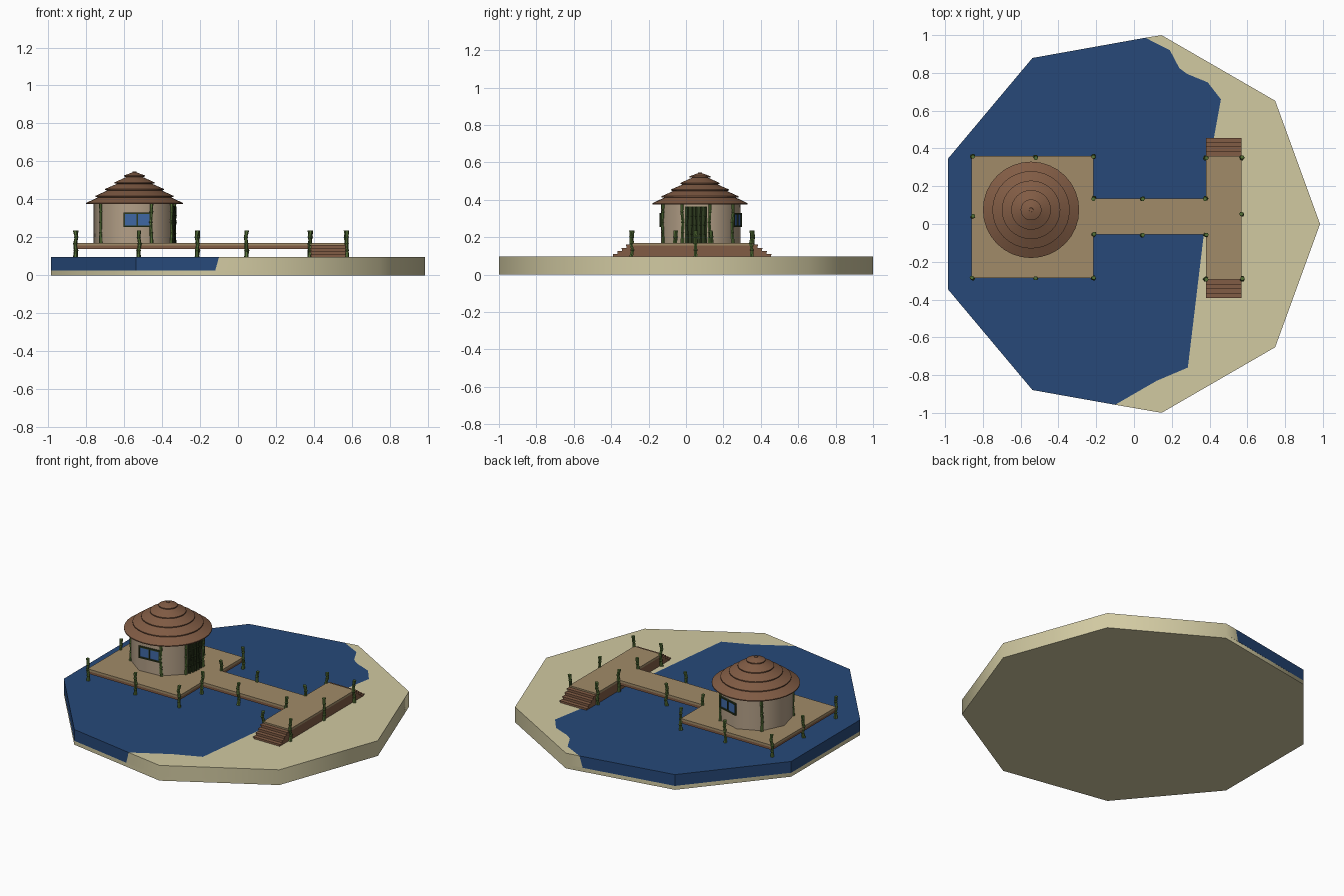
import bpy, bmesh, math, random
from mathutils import Matrix, Vector

if "Cube" in bpy.data.objects:
    bpy.data.objects.remove(bpy.data.objects["Cube"])
random.seed(4)

def mat(name, rgb):
    m = bpy.data.materials.new(name)
    m.diffuse_color = [(c / 255) ** 2.2 for c in rgb] + [1]
    m.use_nodes = True
    m.node_tree.nodes["Principled BSDF"].inputs["Base Color"].default_value = m.diffuse_color
    return m

SAND = mat("sand", (208, 200, 160)); WATER = mat("water", (43, 74, 120))
PLANK = mat("plank", (160, 138, 104)); WOOD = mat("dark_wood", (128, 92, 70))
WALL = mat("wall", (178, 158, 134)); BAMBOO = mat("bamboo", (86, 112, 58))
DOOR = mat("door_green", (50, 62, 36)); GLASS = mat("glass", (66, 104, 164))

def finish(bm, name, m, smooth=None):
    bmesh.ops.recalc_face_normals(bm, faces=bm.faces)
    me = bpy.data.meshes.new(name)
    bm.to_mesh(me); bm.free()
    me.materials.append(m)
    ob = bpy.data.objects.new(name, me)
    bpy.context.collection.objects.link(ob)
    if smooth:
        bpy.ops.object.select_all(action='DESELECT')
        ob.select_set(True)
        bpy.context.view_layer.objects.active = ob
        bpy.ops.object.shade_smooth_by_angle(angle=math.radians(smooth))
    return ob

def loft(bm, rings):
    """Skin a stack of equal-length point rings and cap both ends."""
    vs = [[bm.verts.new(p) for p in r] for r in rings]
    n = len(vs[0])
    for a, b in zip(vs, vs[1:]):
        for i in range(n):
            bm.faces.new((a[i], a[(i + 1) % n], b[(i + 1) % n], b[i]))
    bm.faces.new(vs[0][::-1]); bm.faces.new(vs[-1])

def ring(x, y, z, r, n, a0=0):
    return [(x + r * math.cos(a0 + math.tau * i / n), y + r * math.sin(a0 + math.tau * i / n), z) for i in range(n)]

def add_box(bm, x0, x1, y0, y1, z0, z1, M=Matrix()):
    S = Matrix.Diagonal((x1 - x0, y1 - y0, z1 - z0, 1))
    T = Matrix.Translation(((x0 + x1) / 2, (y0 + y1) / 2, (z0 + z1) / 2))
    bmesh.ops.create_cube(bm, size=1, matrix=M @ T @ S)

def boxes(name, m, dims, M=Matrix()):
    bm = bmesh.new()
    for d in dims:
        add_box(bm, *d, M)
    return finish(bm, name, m)

def pole(bm, x, y, z0, z1, r=0.010, wob=0.004):
    """Slightly crooked six-sided bamboo pole with knuckles."""
    rings, n = [], 4
    for i in range(n + 1):
        z = z0 + (z1 - z0) * i / n
        dx, dy = random.uniform(-wob, wob), random.uniform(-wob, wob)
        if 0 < i < n:
            rings.append(ring(x + dx, y + dy, z - 0.005, r * 0.9, 6))
        rings.append(ring(x + dx, y + dy, z, r * 1.15, 6))
        if 0 < i < n:
            rings.append(ring(x + dx, y + dy, z + 0.005, r * 0.9, 6))
    loft(bm, rings)

# Island: nine-sided sand bed, raised shore and flush water
TOP, BED = 0.097, 0.025
rim = [(p[0], p[1]) for p in ring(-0.03, 0, 0, 1.015, 9)]
shore = [(-0.10, -0.957), (0.12, -0.83), (0.285, -0.76), (0.37, -0.05), (0.42, 0.44), (0.46, 0.66),
         (0.39, 0.75), (0.28, 0.795), (0.24, 0.825), (0.19, 0.92), (0.06, 0.986)]

def slab(name, m, outer, z0, z1, coast=(), smooth=None):
    bm = bmesh.new()
    low = [(x - 0.02, y + (0.004 if y > 0.9 else 0), z0) for x, y in coast]
    if coast:
        low[0] = (-0.12, -0.953, z0); low[-1] = (0.04, 0.982, z0)
    loft(bm, [low + [(x, y, z0) for x, y in outer],
              [(x, y, z1) for x, y in coast] + [(x, y, z1) for x, y in outer]])
    return finish(bm, name, m, smooth)

slab("sand_bed", SAND, rim, 0, BED, smooth=45)
slab("sand_shore", SAND, [rim[i] for i in (2, 1, 0, 8, 7)], BED, TOP, shore, 45)
slab("water", WATER, [rim[i] for i in (3, 4, 5, 6)], BED, TOP, shore)

# Decks: pale planking over darker beams
DZ = 0.17
decks = {"hut_deck": (-0.86, -0.215, -0.285, 0.36), "walkway": (-0.215, 0.38, -0.055, 0.135),
         "pier": (0.38, 0.57, -0.295, 0.36)}
for n, (x0, x1, y0, y1) in decks.items():
    boxes(n, PLANK, [(x0, x1, y0, y1, DZ - 0.014, DZ)])
    e = 0.004
    z0 = TOP if n == "pier" else 0.138
    boxes(n + "_beams", WOOD, [(x0 + e, x1 - e, y0 + e, y1 - e, z0, DZ - 0.014)])

# Stairs at both pier ends
for name, y, s in (("stairs_back", 0.36, 1), ("stairs_front", -0.295, -1)):
    steps = []
    for i in range(4):
        a, b = sorted((y - s * 0.005, y + s * (0.0 + 0.0235 * (i + 1))))
        zt = DZ - 0.010 - 0.0165 * i
        steps.append((0.384, 0.566, a, b, TOP, zt - 0.006))
        a, b = sorted((y + s * 0.0235 * i, y + s * (0.0235 * (i + 1) + 0.002)))
        steps.append((0.38, 0.57, a, b, zt - 0.006, zt))
    boxes(name, WOOD, steps)

# Railing posts
posts = [(-0.855, 0.358), (-0.522, 0.352), (-0.215, 0.358), (-0.855, 0.04), (-0.855, -0.285), (-0.522, -0.285),
         (-0.215, -0.285)]
posts += [(x, y) for x in (-0.213, 0.045, 0.38) for y in (-0.057, 0.135)]
posts += [(0.38, 0.35), (0.57, 0.35), (0.57, 0.05), (0.57, -0.29), (0.38, -0.29)]
bm = bmesh.new()
for x, y in posts:
    pole(bm, x, y, TOP, 0.236)
finish(bm, "railing_posts", BAMBOO)

# Hut: nine-sided wall
CX, CY, R = -0.545, 0.075, 0.216
bm = bmesh.new()
a0 = math.radians(-26)
loft(bm, [ring(CX, CY, z, R, 9, a0) for z in (DZ, 0.39)])
finish(bm, "hut_wall", WALL, 45)
bm = bmesh.new()
for deg in (-146, -66, -26, 14, 54, 134):
    a = math.radians(deg)
    pole(bm, CX + R * math.cos(a), CY + R * math.sin(a), DZ, 0.39, 0.009, 0.003)
finish(bm, "wall_poles", BAMBOO)

# Door and windows, placed on wall facets (local x points outwards)
AP = R * math.cos(math.pi / 9)
def facet(deg):
    return Matrix.Translation((CX, CY, 0)) @ Matrix.Rotation(math.radians(deg), 4, 'Z') @ Matrix.Translation((AP, 0, 0))

M = facet(-6)
boxes("door_panel", DOOR, [(-0.004, 0.004, -0.058, 0.058, DZ, 0.365)], M)
bm = bmesh.new()
for i in range(5):
    p = M @ Vector((0.005, -0.048 + 0.024 * i, 0))
    pole(bm, p.x, p.y, DZ, 0.362, 0.008, 0.002)
finish(bm, "door_poles", DOOR)
for name, deg in (("front_window", -86), ("back_window", 74)):
    M = facet(deg)
    w, z0, z1, t = 0.072, 0.255, 0.33, 0.008
    boxes(name + "_pane", GLASS, [(-0.004, 0.004, -w, w, z0, z1)], M)
    boxes(name + "_frame", DOOR, [(-0.004, 0.010, -w, w, z0, z0 + t), (-0.004, 0.010, -w, w, z1 - t, z1),
          (-0.004, 0.009, -w, -w + t, z0, z1), (-0.004, 0.009, w - t, w, z0, z1),
          (-0.004, 0.009, -t / 2, t / 2, z0, z1)], M)

# Thatched roof: stepped tiers, each overhanging the next one up
tiers = [(0.255, 0.375), (0.205, 0.413), (0.155, 0.449), (0.105, 0.484), (0.055, 0.520), (0.008, 0.545)]
bm = bmesh.new()
rings = [ring(CX, CY, 0.378, 0.19, 32)]
for (r, z), (r2, z2) in zip(tiers, tiers[1:]):
    rings += [ring(CX, CY, z, r, 32), ring(CX, CY, z + 0.006, r, 32), ring(CX, CY, z2 - 0.002, r2 - 0.012 if r2 > 0.02 else r2, 32)]
loft(bm, rings)
finish(bm, "roof", WOOD, 30)
bm = bmesh.new()
loft(bm, [ring(CX, CY, z, r, 8) for z, r in ((0.53, 0.014), (0.546, 0.011))])
finish(bm, "roof_knob", WOOD)
